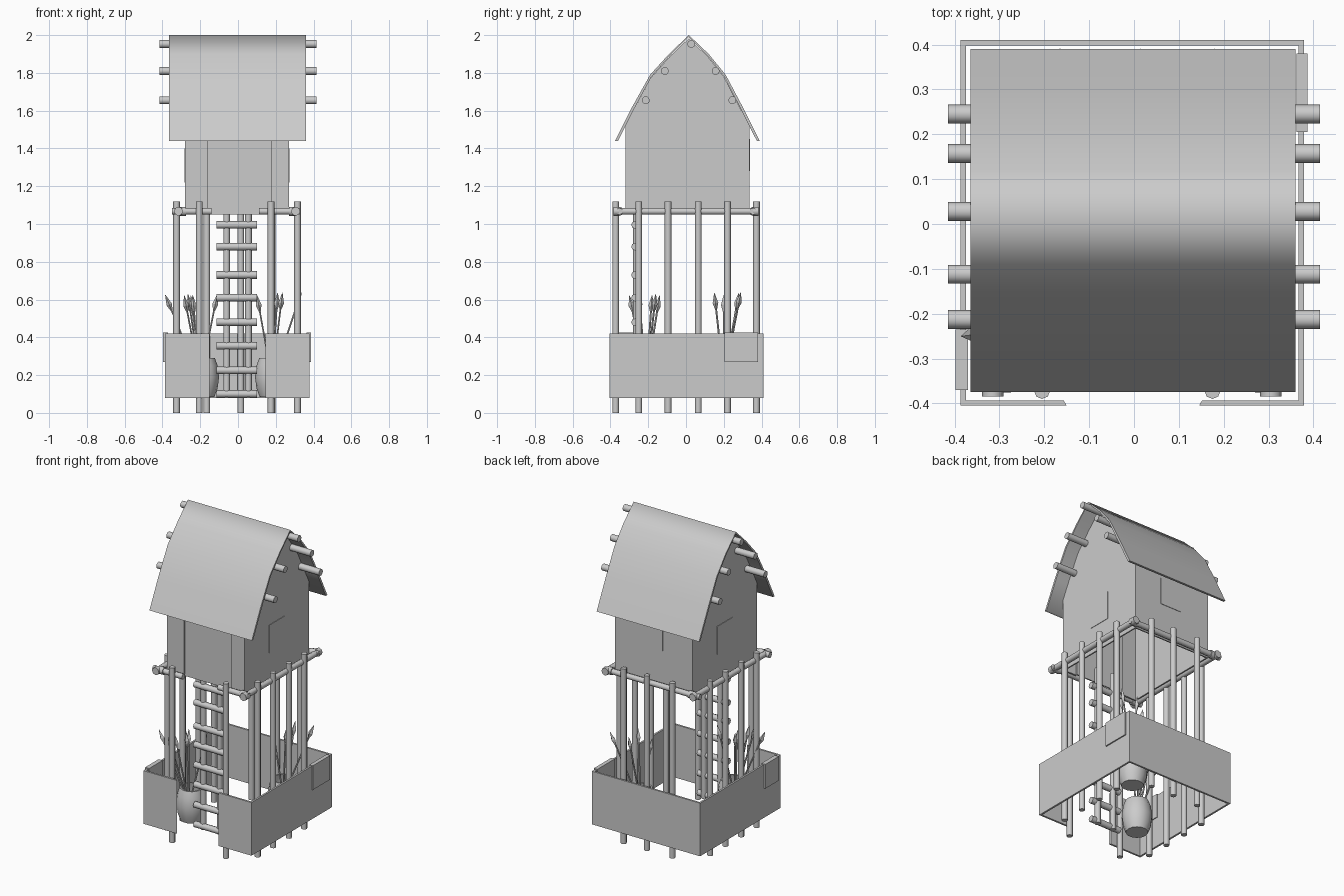
import bpy, bmesh, math, random
from mathutils import Vector

random.seed(4)
cube = bpy.data.objects.get("Cube")
if cube:
    bpy.data.objects.remove(cube, do_unlink=True)

grey = bpy.data.materials.new("plain grey")
grey.use_nodes = True
grey.diffuse_color = (0.6, 0.6, 0.6, 1)
grey.node_tree.nodes["Principled BSDF"].inputs["Base Color"].default_value = (0.6, 0.6, 0.6, 1)


def make(name, bm, angle=50):
    bmesh.ops.recalc_face_normals(bm, faces=bm.faces)
    mesh = bpy.data.meshes.new(name)
    bm.to_mesh(mesh)
    bm.free()
    mesh.materials.append(grey)
    ob = bpy.data.objects.new(name, mesh)
    bpy.context.collection.objects.link(ob)
    if angle:
        bpy.ops.object.select_all(action="DESELECT")
        ob.select_set(True)
        bpy.context.view_layer.objects.active = ob
        bpy.ops.object.shade_smooth_by_angle(angle=math.radians(angle))
    return ob


def rod(bm, a, b, r1, r2=None, sides=8):
    """Round bar between two points."""
    a, b = Vector(a), Vector(b)
    d = b - a
    geo = bmesh.ops.create_cone(bm, cap_ends=True, segments=sides, radius1=r1,
                                radius2=r1 if r2 is None else r2, depth=d.length)
    turn = Vector((0, 0, 1)).rotation_difference(d)
    for v in geo["verts"]:
        v.co = turn @ v.co + (a + b) / 2


def box(name, lo, hi):
    bm = bmesh.new()
    for v in bmesh.ops.create_cube(bm, size=1)["verts"]:
        v.co = Vector([l + (c + 0.5) * (h - l) for l, h, c in zip(lo, hi, v.co)])
    return make(name, bm, 0)


def prism(points, x0, x1):
    """Extrude a side profile (y, z) along x."""
    bm = bmesh.new()
    face = bm.faces.new([bm.verts.new((x0, y, z)) for y, z in points])
    new = bmesh.ops.extrude_face_region(bm, geom=[face])["geom"]
    for v in new:
        if isinstance(v, bmesh.types.BMVert):
            v.co.x = x1
    return bm


# Curved roof sheet
roof_line = [(-0.375, 1.44), (-0.285, 1.62), (-0.19, 1.79), (-0.09, 1.90), (0.015, 2.0),
             (0.12, 1.90), (0.21, 1.79), (0.3, 1.62), (0.39, 1.44)]
under = [(0.01 + (y - 0.01) * 0.965, z - 0.011) for y, z in reversed(roof_line)]
under[0] = (0.375, 1.44)
under[-1] = (-0.36, 1.44)
make("roof", prism(roof_line + under, -0.365, 0.36), 89)

# House walls, open underneath, with a doorway in the front
walls = [(-0.32, 1.05), (-0.32, 1.525), (-0.185, 1.775), (-0.087, 1.885), (0.015, 1.983),
         (0.117, 1.885), (0.203, 1.775), (0.335, 1.52), (0.335, 1.05)]
bm = prism(walls, -0.28, 0.27)
for x in (-0.16, 0.175):
    front = [f for f in bm.faces if f.calc_center_median().y < -0.31]
    edges = {e for f in front for e in f.edges}
    verts = {v for f in front for v in f.verts}
    bmesh.ops.bisect_plane(bm, geom=front + list(edges) + list(verts),
                           plane_co=(x, 0, 0), plane_no=(1, 0, 0))
gone = []
for f in bm.faces:
    c = f.calc_center_median()
    if c.z < 1.06 or (c.y < -0.31 and abs(c.x) < 0.1):
        gone.append(f)
bmesh.ops.delete(bm, geom=gone, context="FACES")
house = make("house_walls", bm, 0)
shell = house.modifiers.new("wall thickness", "SOLIDIFY")
shell.thickness = 0.012

# Recessed door and window plates
box("door", (-0.165, -0.308, 1.05), (0.18, -0.3, 1.53))
box("left_window", (0.267, -0.07, 1.22), (0.273, 0.085, 1.4))
box("right_window", (-0.283, -0.07, 1.22), (-0.277, 0.085, 1.4))
box("back_window", (-0.07, 0.333, 1.28), (0.08, 0.338, 1.45))

# Logs under the roof
bm = bmesh.new()
for y, z in ((0.028, 1.953), (-0.112, 1.81), (0.157, 1.81), (-0.213, 1.655), (0.245, 1.655)):
    rod(bm, (-0.415, y, z), (0.415, y, z), 0.021, sides=10)
make("roof_logs", bm)

# Posts: four along each side, then the front and back rows
spots = [(x, y) for x in (-0.325, 0.315) for y in (-0.25, -0.095, 0.065, 0.22)]
spots += [(-0.205, -0.372), (0.175, -0.372), (-0.165, 0.373), (0.015, 0.373), (0.18, 0.373)]
bm = bmesh.new()
for x, y in spots:
    rod(bm, (x, y, 0), (x, y, 1.12), 0.018)
make("posts", bm)

# Top rails with knotted corners
bm = bmesh.new()
z = 1.067
for a, b in (((-0.35, -0.352), (-0.14, -0.352)), ((0.11, -0.352), (0.325, -0.352)),
             ((-0.35, 0.355), (0.325, 0.355)), ((-0.315, -0.385), (-0.315, 0.385)),
             ((0.305, -0.385), (0.305, 0.385))):
    rod(bm, (*a, z), (*b, z), 0.018)
for x in (-0.292, 0.288):
    for y in (-0.352, 0.355):
        rod(bm, (x - 0.018, y, z), (x + 0.018, y, z), 0.024)
for x in (-0.315, 0.305):
    for y in (-0.37, 0.37):
        rod(bm, (x, y - 0.015, z), (x, y + 0.015, z), 0.024)
make("top_rails", bm)

# Ladder
bm = bmesh.new()
for x in (-0.06, 0.055):
    rod(bm, (x, -0.262, 0.08), (x, -0.262, 1.12), 0.018)
for z in (0.1, 0.225, 0.355, 0.48, 0.61, 0.73, 0.88, 0.995):
    rod(bm, (-0.115, -0.27, z), (0.1, -0.27, z), 0.02)
make("ladder", bm)

# Low fence with a gap at the front: a flat path raised to a wall
outer = [(-0.15, -0.405), (-0.387, -0.405), (-0.387, 0.41), (0.379, 0.41), (0.379, -0.405), (0.145, -0.405)]
inner = [(-0.157, -0.393), (-0.375, -0.393), (-0.375, 0.398), (0.367, 0.398), (0.367, -0.393), (0.152, -0.393)]
bm = bmesh.new()
base = [[bm.verts.new((x, y, 0.08)) for x, y in path] for path in (outer, inner)]
floor = [bm.faces.new((base[0][i], base[0][i + 1], base[1][i + 1], base[1][i])) for i in range(5)]
for g in bmesh.ops.extrude_face_region(bm, geom=floor)["geom"]:
    if isinstance(g, bmesh.types.BMVert):
        g.co.z = 0.42
make("fence", bm, 0)
box("left_fence_patch", (0.362, 0.205, 0.27), (0.387, 0.38, 0.425))
box("right_fence_patch", (-0.398, -0.37, 0.27), (-0.37, -0.235, 0.425))

# Barrels: open pots spun from rings
rings = [(0.065, 0.085), (0.082, 0.13), (0.09, 0.19), (0.082, 0.25), (0.068, 0.29),
         (0.058, 0.29), (0.07, 0.24), (0.07, 0.12)]


def barrel(name, cx, cy):
    bm = bmesh.new()
    sides = 14
    loops = [[bm.verts.new((cx + r * math.cos(2 * math.pi * i / sides),
                            cy + r * math.sin(2 * math.pi * i / sides), z))
              for i in range(sides)] for r, z in rings]
    for a, b in zip(loops, loops[1:]):
        for i in range(sides):
            j = (i + 1) % sides
            bm.faces.new((a[i], a[j], b[j], b[i]))
    bm.faces.new(loops[0])
    bm.faces.new(loops[-1])
    make(name, bm)


# Spears leaning out of each barrel
def spears(name, cx, cy, tips):
    bm = bmesh.new()
    for tx, ty in tips:
        top = Vector((tx, ty, random.uniform(0.62, 0.64)))
        foot = Vector((cx + (cx - tx) * 0.1, cy + (cy - ty) * 0.1, 0.13))
        d = (top - foot).normalized()
        neck, mid = top - d * 0.09, top - d * 0.055
        rod(bm, foot, neck, 0.005, sides=6)
        rod(bm, neck, mid, 0.005, 0.015, sides=4)
        rod(bm, mid, top, 0.015, 0.001, sides=4)
    make(name, bm, 30)


barrel("front_barrel", -0.19, -0.2)
barrel("back_barrel", 0.18, 0.2)
spears("front_spears", -0.2, -0.21,
       [(-0.385, -0.25), (-0.285, -0.3), (-0.265, -0.26), (-0.24, -0.18), (-0.25, -0.14), (-0.11, -0.16)])
spears("back_spears", 0.18, 0.2,
       [(0.335, 0.29), (0.235, 0.15), (0.21, 0.28), (0.1, 0.2)])
